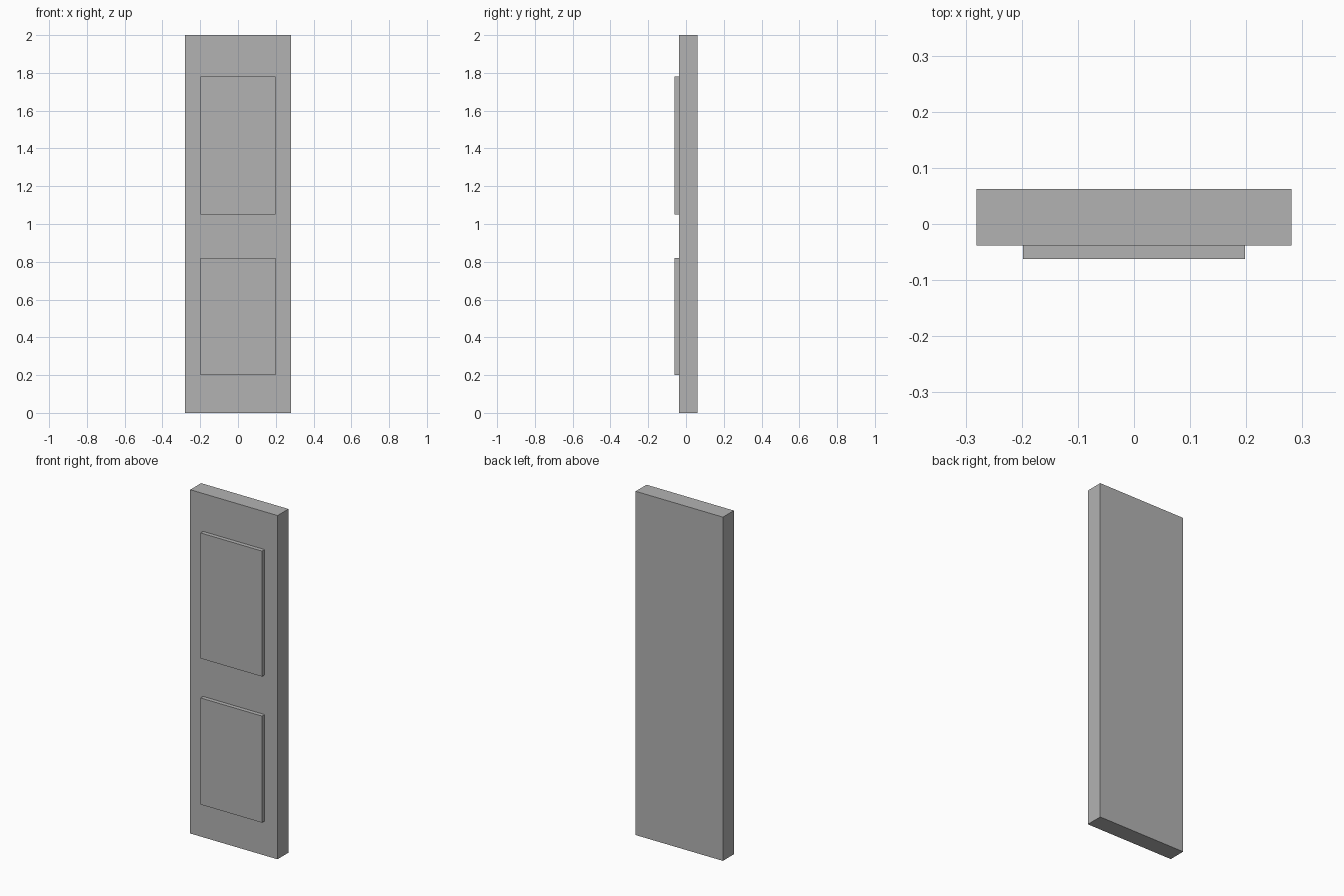
import bpy

cube = bpy.data.objects.get("Cube")
if cube:
    bpy.data.objects.remove(cube, do_unlink=True)

# Single grey finish
grey = bpy.data.materials.new("plain_grey")
grey.use_nodes = True
colour = (0.45, 0.45, 0.45, 1)
grey.diffuse_color = colour
grey.node_tree.nodes["Principled BSDF"].inputs["Base Color"].default_value = colour


def box(name, low, high):
    """Box spanning two opposite corners."""
    centre = [(a + b) / 2 for a, b in zip(low, high)]
    bpy.ops.mesh.primitive_cube_add(size=1, location=centre)
    obj = bpy.context.object
    obj.name = name
    obj.scale = [b - a for a, b in zip(low, high)]
    bpy.ops.object.transform_apply(location=False, rotation=False, scale=True)
    obj.data.materials.append(grey)
    return obj


half_width, panel_half = 0.281, 0.198
front, back, panel_front = -0.038, 0.062, -0.062

# Door slab
box("door_slab", (-half_width, front, 0), (half_width, back, 2))

# Raised panels, seated slightly into the slab
for name, bottom, top in (("lower_panel", 0.20, 0.82), ("upper_panel", 1.05, 1.78)):
    box(name, (-panel_half, panel_front, bottom), (panel_half, front + 0.005, top))
